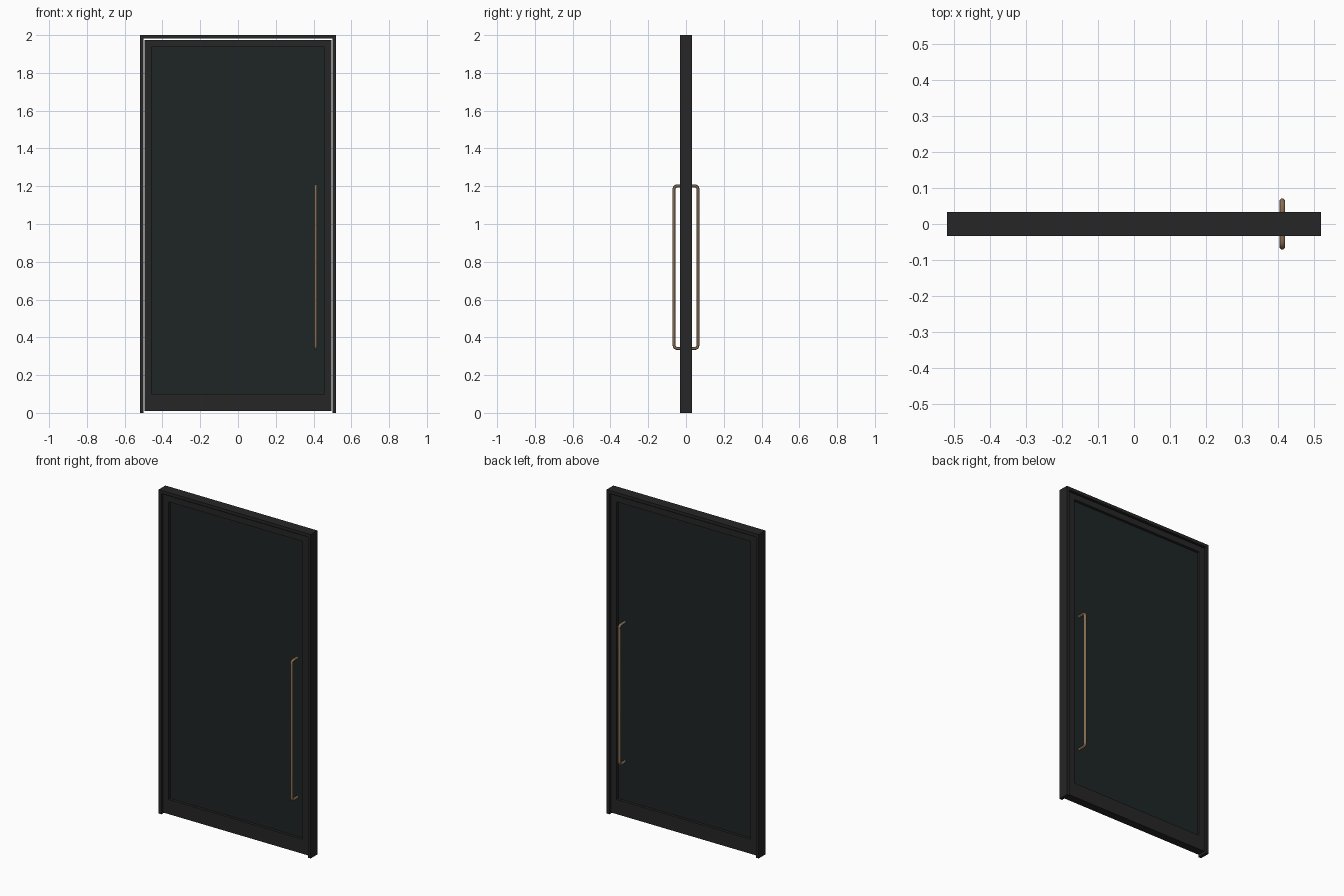
import bpy
from mathutils import Vector

if "Cube" in bpy.data.objects:
    bpy.data.objects.remove(bpy.data.objects["Cube"])


def material(name, rgb):
    m = bpy.data.materials.new(name)
    m.diffuse_color = (*rgb, 1)
    m.use_nodes = True
    m.node_tree.nodes["Principled BSDF"].inputs["Base Color"].default_value = m.diffuse_color
    return m


BLACK = material("black_metal", (0.02, 0.019, 0.02))
GLASS = material("dark_glass", (0.013, 0.018, 0.018))
BRONZE = material("bronze", (0.25, 0.16, 0.09))


def box(name, x, y, z, mat):
    """Box from (min, max) ranges."""
    bpy.ops.mesh.primitive_cube_add(size=1, location=[sum(r) / 2 for r in (x, y, z)])
    ob = bpy.context.object
    ob.name = name
    ob.scale = [r[1] - r[0] for r in (x, y, z)]
    bpy.ops.object.transform_apply(location=False, rotation=False, scale=True)
    ob.data.materials.append(mat)
    return ob


def sides(name, inner, outer, y, z, mat):
    """Left and right uprights."""
    box(name + "_right", (inner, outer), y, z, mat)
    box(name + "_left", (-outer, -inner), y, z, mat)


# Outer frame, open at the floor
W, D = 0.519, 0.033
frame_y = (-D, D)
sides("frame_jamb", 0.50, W, frame_y, (0, 2), BLACK)
box("frame_head", (-0.50, 0.50), frame_y, (1.981, 2), BLACK)

# Door leaf, with a thin gap all round
LX, GX = 0.494, 0.457
leaf_y = (-0.025, 0.025)
sides("leaf_stile", GX, LX, leaf_y, (0.01, 1.975), BLACK)
box("leaf_top_rail", (-GX, GX), leaf_y, (1.938, 1.975), BLACK)
box("leaf_bottom_rail", (-GX, GX), leaf_y, (0.01, 0.10), BLACK)

# Glass pane
box("glass_pane", (-GX, GX), (-0.008, 0.008), (0.10, 1.938), GLASS)


# Pull handles: rounded bars returning into the leaf, front and back
def handle(name, side):
    hx, hy, r = 0.411, 0.063 * side, 0.02
    zs = (0.341, 1.202)
    path = [Vector((hx, 0.006 * side, zs[0]))]
    for z, up in ((zs[0], 1), (zs[1], -1)):
        corner = Vector((hx, hy, z))
        a = corner - Vector((0, r * side, 0))
        b = corner + Vector((0, 0, r * up))
        if up < 0:
            a, b = b, a
        for i in range(7):
            t = i / 6
            path.append(a * (1 - t) ** 2 + corner * 2 * t * (1 - t) + b * t * t)
    path.append(Vector((hx, 0.006 * side, zs[1])))
    cu = bpy.data.curves.new(name, "CURVE")
    cu.dimensions = "3D"
    cu.bevel_depth = 0.008
    cu.bevel_resolution = 4
    cu.use_fill_caps = True
    sp = cu.splines.new("POLY")
    sp.points.add(len(path) - 1)
    for p, co in zip(sp.points, path):
        p.co = (*co, 1)
    cu.materials.append(BRONZE)
    ob = bpy.data.objects.new(name, cu)
    bpy.context.collection.objects.link(ob)
    bpy.ops.object.select_all(action="DESELECT")
    ob.select_set(True)
    bpy.context.view_layer.objects.active = ob
    bpy.ops.object.convert(target="MESH")
    bpy.ops.object.shade_smooth_by_angle()


handle("pull_handle_front", -1)
handle("pull_handle_back", 1)
